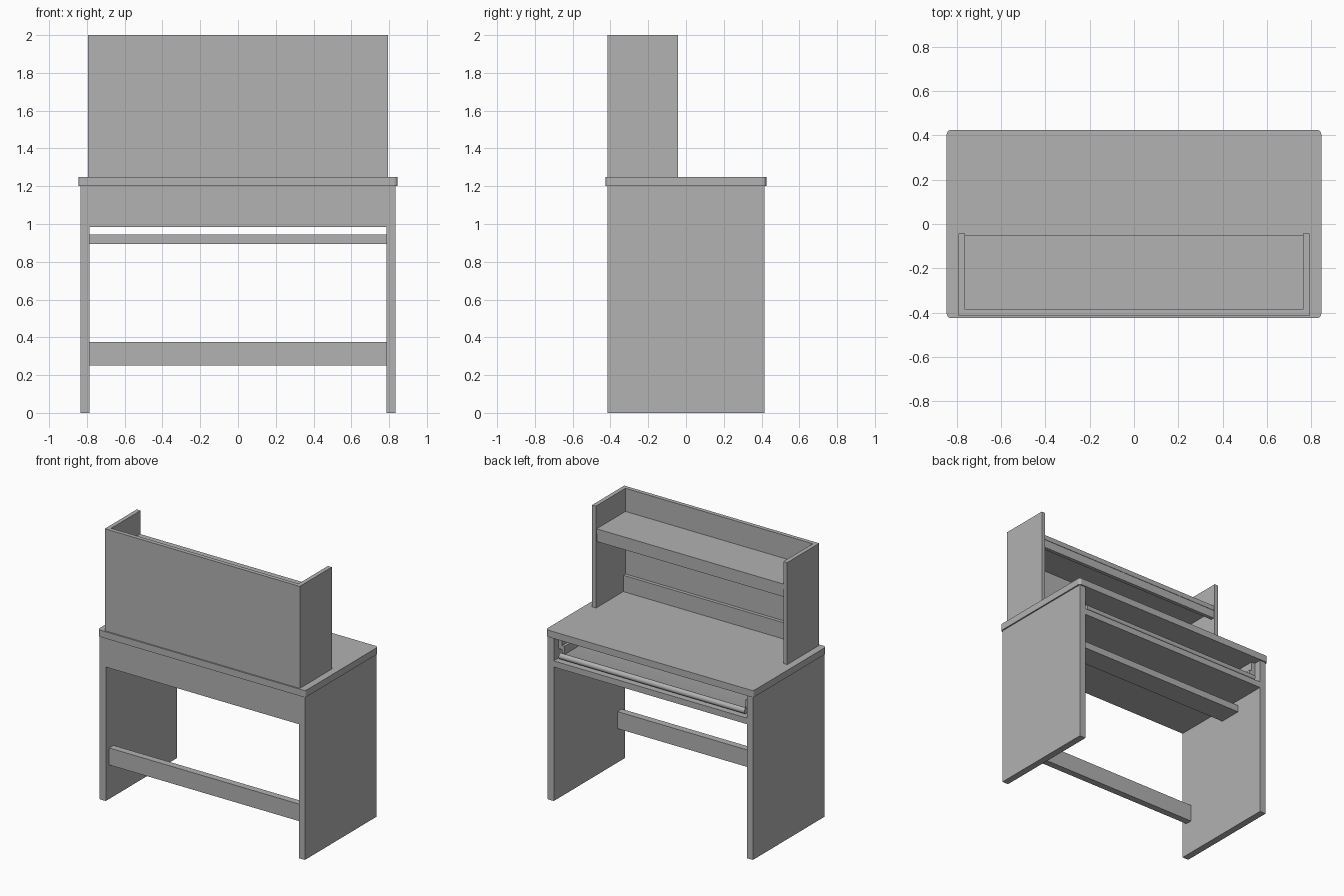
import bpy, bmesh, math
from mathutils import Matrix

cube = bpy.data.objects.get("Cube")
if cube:
    bpy.data.objects.remove(cube, do_unlink=True)

grey = bpy.data.materials.new("plain grey")
grey.use_nodes = True
colour = (0.445, 0.445, 0.445, 1)
grey.diffuse_color = colour
grey.node_tree.nodes["Principled BSDF"].inputs["Base Color"].default_value = colour


def finish(name, bm):
    bmesh.ops.recalc_face_normals(bm, faces=bm.faces)
    mesh = bpy.data.meshes.new(name)
    bm.to_mesh(mesh)
    bm.free()
    mesh.materials.append(grey)
    obj = bpy.data.objects.new(name, mesh)
    bpy.context.collection.objects.link(obj)
    return obj


def box(name, x, y, z, round_corners=0):
    """Box from (min, max) ranges, optionally with rounded upright edges."""
    bm = bmesh.new()
    bmesh.ops.create_cube(bm, size=1)
    ranges = (x, y, z)
    for v in bm.verts:
        v.co = [lo + (c + 0.5) * (hi - lo) for c, (lo, hi) in zip(v.co, ranges)]
    if round_corners:
        upright = [e for e in bm.edges
                   if abs(e.verts[0].co.z - e.verts[1].co.z) > 0.001]
        bmesh.ops.bevel(bm, geom=upright, offset=round_corners, segments=4,
                        profile=0.5, affect='EDGES')
    return finish(name, bm)


def pair(name, x, y, z):
    """Matching boxes on both sides."""
    box("left_" + name, x, y, z)
    box("right_" + name, (-x[1], -x[0]), y, z)


def extrude_x(name, profile, half):
    """Solid from a (y, z) profile running along x."""
    bm = bmesh.new()
    face = bm.faces.new([bm.verts.new((-half, y, z)) for y, z in profile])
    out = bmesh.ops.extrude_face_region(bm, geom=[face])
    verts = [g for g in out["geom"] if isinstance(g, bmesh.types.BMVert)]
    bmesh.ops.translate(bm, verts=verts, vec=(2 * half, 0, 0))
    return finish(name, bm)


# Desk carcass
inner = 0.785
box("desk_top", (-0.845, 0.845), (-0.425, 0.425), (1.2, 1.25), 0.02)
pair("side_panel", (inner, 0.835), (-0.415, 0.415), (0, 1.2))
box("front_panel", (-inner, inner), (-0.415, -0.37), (0.985, 1.2))
box("under_shelf", (-inner, inner), (-0.37, 0.415), (0.985, 1.03))
box("cross_board", (-inner, inner), (0.01, 0.18), (0.895, 0.945))
box("foot_rail", (-inner, inner), (-0.375, -0.325), (0.25, 0.375))

# Pull-out tray with a rounded lip
r = 0.022
arc = [(0.38 + r * math.sin(a), 1.062 - r * math.cos(a))
       for a in (math.pi * i / 10 for i in range(11))]
tray = extrude_x("tray", [(-0.3, 1.05), (0.35, 1.05)] + arc
                 + [(0.35, 1.07), (-0.3, 1.07)], 0.755)
pair("tray_side", (0.735, 0.755), (-0.3, 0.36), (1.07, 1.13))
pair("tray_runner", (0.755, inner), (-0.3, 0.36), (1.1, 1.2))

# Hutch on the desk top
width = 0.762
pair("hutch_side", (width, 0.793), (-0.385, -0.043), (1.25, 2))
box("hutch_back", (-0.793, 0.793), (-0.415, -0.385), (1.25, 2))
box("hutch_shelf", (-width, width), (-0.385, -0.05), (1.795, 1.83))
box("shelf_valance", (-width, width), (-0.08, -0.053), (1.735, 1.795))
box("hutch_rail", (-width, width), (-0.385, -0.36), (1.25, 1.37))

# Smooth the lip while keeping hard edges
bpy.ops.object.select_all(action='DESELECT')
tray.select_set(True)
bpy.context.view_layer.objects.active = tray
bpy.ops.object.shade_smooth_by_angle(angle=math.radians(30))
